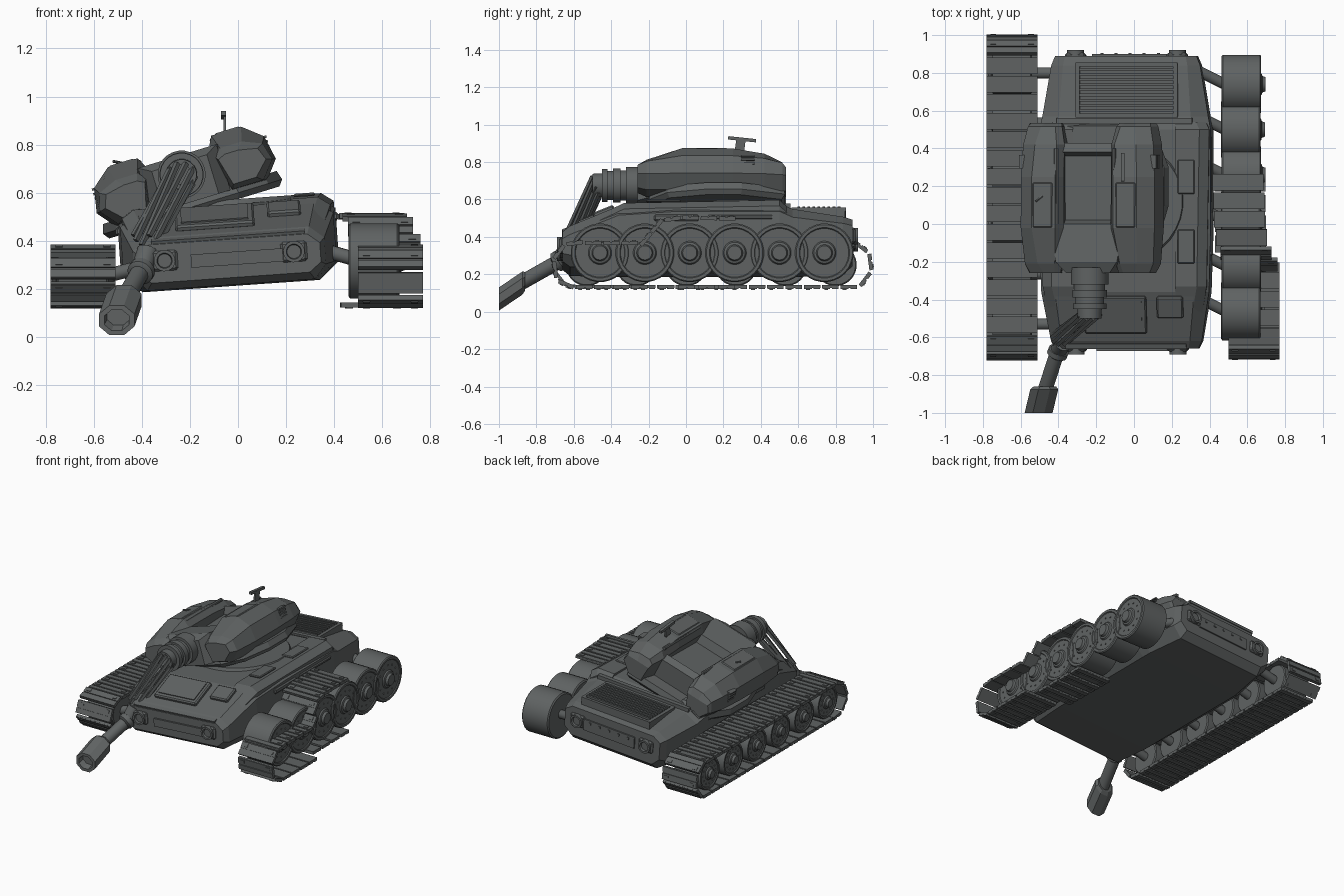
import bpy, bmesh, math
from mathutils import Matrix, Vector

if "Cube" in bpy.data.objects:
    bpy.data.objects.remove(bpy.data.objects["Cube"])

steel = bpy.data.materials.new("burnt_grey_steel")
steel.use_nodes = True
GREY = (0.115, 0.124, 0.124, 1)
steel.diffuse_color = GREY
steel.node_tree.nodes["Principled BSDF"].inputs["Base Color"].default_value = GREY
steel.node_tree.nodes["Principled BSDF"].inputs["Roughness"].default_value = 0.7

WORLD = Matrix.Identity(4)


def finish(name, bm, frame=WORLD, smooth=False, bevel=0):
    bmesh.ops.recalc_face_normals(bm, faces=bm.faces)
    bm.transform(frame)
    me = bpy.data.meshes.new(name)
    bm.to_mesh(me)
    bm.free()
    me.materials.append(steel)
    ob = bpy.data.objects.new(name, me)
    bpy.context.collection.objects.link(ob)
    if bevel:
        mod = ob.modifiers.new("bevel", "BEVEL")
        mod.width, mod.segments = bevel, 1
    if smooth:
        bpy.ops.object.select_all(action="DESELECT")
        ob.select_set(True)
        bpy.context.view_layer.objects.active = ob
        bpy.ops.object.shade_smooth_by_angle(angle=math.radians(35))


def add_box(bm, center, size, frame=WORLD):
    m = frame @ Matrix.Translation(center) @ Matrix.Diagonal((*size, 1))
    bmesh.ops.create_cube(bm, size=1, matrix=m)


def box(name, center, size, frame=WORLD, tilt=0, bevel=0):
    bm = bmesh.new()
    add_box(bm, (0, 0, 0), size)
    place = Matrix.Translation(center) @ Matrix.Rotation(math.radians(tilt), 4, "X")
    finish(name, bm, frame @ place, bevel=bevel)


def loft(name, rings, frame=WORLD, smooth=False):
    bm = bmesh.new()
    rows = [[bm.verts.new(p) for p in ring] for ring in rings]
    n = len(rows[0])
    for a, b in zip(rows, rows[1:]):
        for i in range(n):
            j = (i + 1) % n
            bm.faces.new((a[i], a[j], b[j], b[i]))
    bm.faces.new(rows[0])
    bm.faces.new(rows[-1])
    finish(name, bm, frame, smooth)


def lathe(name, profile, start, axis, sides=24, frame=WORLD):
    """Turn (distance, radius) pairs around an axis."""
    turn = Vector(axis).to_track_quat("Z", "Y").to_matrix().to_4x4()
    angles = [2 * math.pi * (i + 0.5) / sides for i in range(sides)]
    rings = [[(r * math.cos(a), r * math.sin(a), d) for a in angles] for d, r in profile]
    loft(name, rings, frame @ Matrix.Translation(start) @ turn, sides > 8)


def rod(name, a, b, r, sides=12, frame=WORLD):
    d = Vector(b) - Vector(a)
    lathe(name, [(0, r), (d.length, r)], a, d, sides, frame)


# Hull: octagonal sections, rolled a little onto its right side
HULL = Matrix.Translation((-0.04, 0, 0.385)) @ Matrix.Rotation(math.radians(-4), 4, "Y")
sections = [  # y, bottom / middle / top half width, four heights
    (-0.66, 0.33, 0.38, 0.33, -0.14, -0.1, -0.02, 0.02),
    (-0.62, 0.35, 0.4, 0.34, -0.17, -0.11, 0, 0.05),
    (-0.36, 0.37, 0.445, 0.37, -0.175, -0.1, 0.1, 0.155),
    (-0.05, 0.37, 0.455, 0.37, -0.175, -0.1, 0.12, 0.17),
    (0.5, 0.37, 0.455, 0.37, -0.175, -0.1, 0.12, 0.17),
    (0.57, 0.37, 0.44, 0.35, -0.175, -0.1, 0.09, 0.14),
    (0.84, 0.33, 0.395, 0.33, -0.165, -0.09, 0.06, 0.1),
    (0.89, 0.32, 0.375, 0.32, -0.12, -0.07, 0.05, 0.085)]
loft("hull", [[(-b, y, z0), (b, y, z0), (m, y, z1), (m, y, z2),
               (t, y, z3), (-t, y, z3), (-m, y, z2), (-m, y, z1)]
              for y, b, m, t, z0, z1, z2, z3 in sections], HULL)

# Side fenders with hatches, lamps and stowed tools
for s, side in ((1, "left"), (-1, "right")):
    path = ((-0.56, 0.065, 0.39), (-0.33, 0.17, 0.435), (0.5, 0.185, 0.45), (0.54, 0.15, 0.43))
    loft(side + "_fender", [[(s * 0.27, y, z - 0.06), (s * 0.27, y, z), (s * (w - 0.05), y, z),
                             (s * w, y, z - 0.035), (s * w, y, z - 0.08)]
                            for y, z, w in path], HULL)
    for y in (0.25, -0.12):
        box(side + "_fender_hatch", (s * 0.33, y, 0.183), (0.09, 0.18, 0.014), HULL, bevel=0.005)
    box(side + "_tool_box", (s * 0.45, -0.05, 0.085), (0.03, 0.24, 0.035), HULL, bevel=0.008)
    rod(side + "_tow_bar", (s * 0.45, 0.12, 0.09), (s * 0.45, 0.46, 0.09), 0.012, 8, HULL)
    for y, z, depth in ((-0.66, -0.05, -0.03), (0.89, 0, 0.03)):
        lathe(side + "_lamp", [(0, 0.045), (0.03, 0.045), (0.03, 0.032), (0.012, 0.028)],
              (s * 0.27, y, z), (0, depth, 0), 16, HULL)
        box(side + "_lamp_guard", (s * 0.27, y, z), (0.11, 0.03, 0.085), HULL, bevel=0.01)

# Nose, glacis and deck plates
box("nose_plate", (0.04, -0.665, -0.06), (0.4, 0.016, 0.055), HULL)
box("nose_lip", (0, -0.645, 0.03), (0.64, 0.03, 0.018), HULL, 20)
box("glacis_hatch", (-0.05, -0.48, 0.115), (0.33, 0.21, 0.03), HULL, 22, 0.008)
box("glacis_hatch_panel", (-0.05, -0.482, 0.126), (0.28, 0.16, 0.02), HULL, 22)
box("driver_hatch", (0.24, -0.44, 0.13), (0.14, 0.12, 0.03), HULL, 22, 0.008)
box("deck_step", (0, 0.545, 0.155), (0.72, 0.03, 0.03), HULL)
lathe("turret_ring", [(0, 0.32), (0.02, 0.31)], (0, 0.12, 0.165), (0, 0, 1), 32, HULL)
box("rear_plate", (0.02, 0.893, -0.01), (0.4, 0.014, 0.08), HULL)
for i in range(5):
    box("rear_plate_bolt", (-0.13 + 0.075 * i, 0.9, 0.01), (0.015, 0.012, 0.015), HULL)

# Engine grille with louvres
bm = bmesh.new()
add_box(bm, (0.01, 0.71, 0.115), (0.54, 0.28, 0.04))
for x in (-0.25, 0.27):
    add_box(bm, (x, 0.71, 0.143), (0.025, 0.28, 0.02))
for y in (0.575, 0.845):
    add_box(bm, (0.01, y, 0.143), (0.54, 0.02, 0.02))
for i in range(9):
    add_box(bm, (0.01, 0.602 + i * 0.027, 0.148), (0.5, 0.014, 0.026))
finish("engine_grille", bm, HULL)

# Turret: thrown off its ring and leaning on the right track
TURRET = Matrix.Translation((-0.23, 0, 0.675)) @ Matrix.Rotation(math.radians(-17), 4, "Y")
outline = [(0.2, -0.2), (0.33, -0.1), (0.39, 0.1), (0.39, 0.3), (0.3, 0.53)]
outline += [(-x, y) for x, y in reversed(outline)]
loft("turret_base", [[(x * k, 0.15 + (y - 0.15) * k, z) for x, y in outline]
                     for z, k in ((-0.165, 0.95), (-0.14, 1), (-0.1, 0.97))], TURRET)
loft("turret_core", [[(-w, y, -0.12), (w, y, -0.12), (w, y, top), (-w, y, top)]
                     for y, w, top in ((-0.26, 0.12, 0.05), (-0.2, 0.17, 0.08),
                                       (0.0, 0.2, 0.06), (0.02, 0.2, 0), (0.36, 0.2, 0.01),
                                       (0.38, 0.2, 0.06), (0.43, 0.18, 0.04))], TURRET)
pod = [  # y, inner, outer, bottom, top
    (-0.26, 0.16, 0.35, -0.1, 0.03), (-0.21, 0.15, 0.375, -0.12, 0.06),
    (-0.02, 0.13, 0.39, -0.125, 0.12), (0.25, 0.13, 0.39, -0.125, 0.118),
    (0.42, 0.13, 0.38, -0.125, 0.092), (0.515, 0.15, 0.36, -0.125, 0.05),
    (0.535, 0.16, 0.35, -0.12, 0)]
for s, side in ((1, "left"), (-1, "right")):
    loft(side + "_turret_cheek",
         [[(s * (a + 0.03), y, lo), (s * (b - 0.06), y, lo), (s * b, y, lo * 0.4),
           (s * (b - 0.02), y, hi * 0.45), (s * (b - 0.1), y, hi), (s * (a + 0.03), y, hi),
           (s * a, y, hi * 0.5)] for y, a, b, lo, hi in pod], TURRET)
    box(side + "_cheek_lid", (s * 0.23, 0.1, 0.117), (0.11, 0.24, 0.014), TURRET, bevel=0.006)
    for i in range(4):
        box(side + "_vent_slat", (s * 0.365, 0.33, -0.01 + i * 0.02), (0.03, 0.07, 0.01), TURRET)
    rod(side + "_cheek_rail", (s * 0.16, 0, 0.1), (s * 0.16, 0.4, 0.1), 0.012, 8, TURRET)

# Roof sight and bent antenna
box("sight_post", (-0.055, 0.29, 0.89), (0.012, 0.05, 0.07), tilt=-8)
box("sight_plate", (-0.06, 0.3, 0.922), (0.02, 0.15, 0.018), tilt=-6)
rod("bent_antenna", (-0.42, 0.2, 0.71), (-0.52, 0.12, 0.73), 0.006, 6)

# Mantlet, torn barrel and drooping muzzle
lathe("gun_mantlet", [(0, 0.1), (0.09, 0.1), (0.09, 0.082), (0.12, 0.082), (0.12, 0.092),
                      (0.16, 0.092), (0.16, 0.078), (0.19, 0.078), (0.19, 0.09),
                      (0.22, 0.09), (0.22, 0.065), (0.27, 0.063), (0.27, 0.04), (0.1, 0.04)],
      (-0.235, -0.23, 0.675), (0, -1, 0))
for i in range(10):
    a = 2 * math.pi * i / 10
    c, d = math.cos(a), math.sin(a)
    top = Vector((-0.235 + 0.058 * c, -0.48 - 0.02 * d, 0.67 + 0.055 * d))
    low = Vector((-0.385 + 0.05 * c, -0.6 - 0.04 * d, 0.38 + 0.02 * (i % 3)))
    rod("barrel_shard", top, low, 0.013, 4)
rod("lower_barrel", (-0.375, -0.63, 0.36), (-0.4, -0.67, 0.28), 0.045)
lathe("barrel_collar", [(0, 0.04), (0.01, 0.055), (0.04, 0.055), (0.05, 0.04)],
      (-0.395, -0.66, 0.285), (-0.3, -0.75, -0.45))
rod("fallen_barrel", (-0.4, -0.66, 0.28), (-0.475, -0.89, 0.15), 0.04)
octagon = [math.radians(22.5 + 45 * i) for i in range(8)]
loft("muzzle_brake", [[(x + k * 0.08 * math.cos(a), y, z + k * 0.067 * math.sin(a))
                       for a in octagon]
                      for x, y, z, k in ((-0.472, -0.86, 0.163, 0.8), (-0.475, -0.875, 0.153, 1),
                                         (-0.505, -1, 0.068, 1), (-0.505, -1, 0.068, 0.7),
                                         (-0.498, -0.97, 0.088, 0.65))])


# Road wheels and suspension arms: left side exposed, right side sunk in its track
def wheel(name, x, y, z, r, s):
    lathe(name, [(-0.105, r * 0.3), (-0.105, r * 0.94), (-0.098, r), (0.098, r), (0.105, r * 0.96),
                 (0.105, r * 0.86), (0.099, r * 0.83), (0.099, r * 0.4), (0.108, r * 0.36),
                 (0.112, r * 0.28), (0.128, r * 0.24), (0.128, 0.01)], (x, y, z), (s, 0, 0), 28)
    for k in range(12):
        a = math.tau * k / 12
        p = Vector((x + s * 0.095, y + r * 0.62 * math.cos(a), z + r * 0.62 * math.sin(a)))
        rod(name + "_bolt", p, p + Vector((s * 0.009, 0, 0)), 0.006, 6)


for i in range(6):
    y = -0.46 + 0.24 * i
    wheel("left_wheel", 0.565 + 0.003 * (i % 2), y, 0.315, 0.157, 1)
    rod("left_arm", (0.32, y + 0.08, 0.37), (0.48, y, 0.325), 0.03)
    y = -0.53 + 0.266 * i
    wheel("right_wheel", -0.645, y, 0.25, 0.113, -1)
    rod("right_arm", (-0.36, y, 0.3), (-0.56, y, 0.25), 0.03)


# Track links laid along a path, treads facing outward
def track(name, points, pitch=0.098):
    bm = bmesh.new()
    points = [Vector(p) for p in points]
    total = sum((b - a).length for a, b in zip(points, points[1:]))
    count = max(1, round(total / pitch))
    across = Vector((1, 0, 0))
    for k in range(count):
        rest = total * (k + 0.5) / count
        for a, b in zip(points, points[1:]):
            if rest <= (b - a).length:
                break
            rest -= (b - a).length
        out = (b - a).cross(across).normalized()
        along = out.cross(across)
        m = Matrix((across, along, out)).transposed().to_4x4()
        m.translation = a + (b - a).normalized() * rest
        add_box(bm, (0, 0, 0), (0.27, pitch * 0.9, 0.016), m)
        for off, deep in ((-0.026, 0.034), (0.022, 0.042)):
            add_box(bm, (0, off, 0.009), (0.27, deep, 0.01), m)
        for x in (-0.1, 0.1):
            add_box(bm, (x, 0.022, 0.012), (0.03, 0.02, 0.012), m)
    finish(name, bm)


def bend(x, y, first):
    """Half circle around a track end, starting at the given angle."""
    angles = [math.radians(first + 15 * i) for i in range(13)]
    return [(x, y + 0.115 * math.cos(a), 0.25 + 0.115 * math.sin(a)) for a in angles]


front, rear = bend(-0.645, -0.583, 90), bend(-0.645, 0.87, -90)
track("right_track", front + rear + front[:1])
track("left_track_torn", [(0.55, 0.27, 0.495), (0.56, -0.02, 0.5), (0.58, -0.13, 0.485),
                          (0.635, -0.23, 0.365)] + bend(0.635, -0.585, 90)
      + [(0.635, -0.2, 0.135)])
track("left_track_fragment", [(0.565, -0.16, 0.135), (0.56, 0.27, 0.135)])
